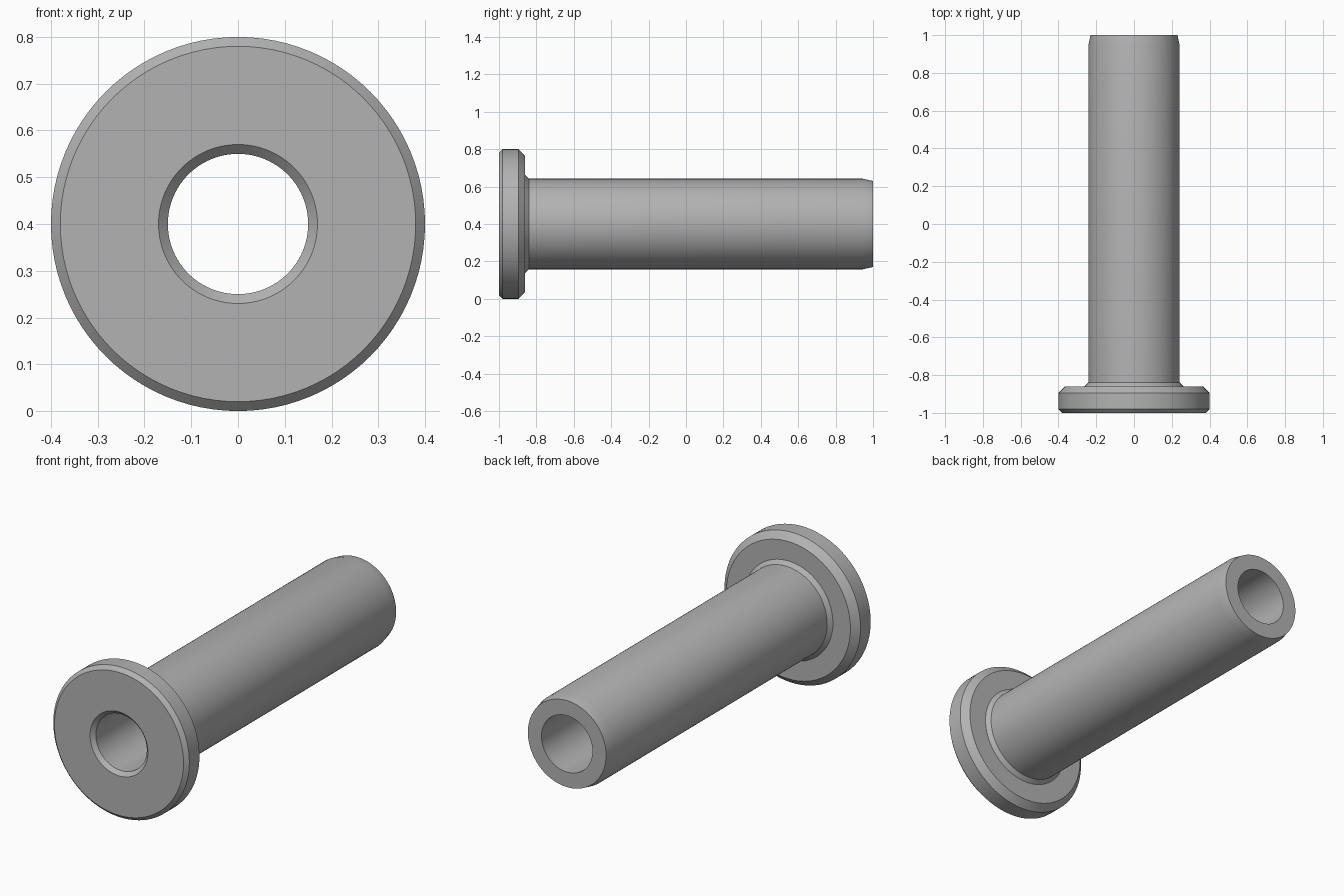
import bpy, bmesh, math
from mathutils import Vector

if "Cube" in bpy.data.objects:
    bpy.data.objects.remove(bpy.data.objects["Cube"], do_unlink=True)

AXIS_Z = 0.4
SEGMENTS = 96

# Plain grey metal
grey = bpy.data.materials.new("grey metal")
grey.use_nodes = True
colour = (0.45, 0.45, 0.45, 1)
grey.diffuse_color = colour
grey.node_tree.nodes["Principled BSDF"].inputs["Base Color"].default_value = colour


def lathe(name, profile):
    """Revolve a closed (radius, y) profile about the lengthwise axis."""
    bm = bmesh.new()
    verts = [bm.verts.new((r, y, AXIS_Z)) for r, y in profile]
    edges = [bm.edges.new((a, b)) for a, b in zip(verts, verts[1:] + verts[:1])]
    bmesh.ops.spin(bm, geom=verts + edges, cent=Vector((0, 0, AXIS_Z)),
                   axis=Vector((0, 1, 0)), angle=math.tau, steps=SEGMENTS,
                   use_merge=True)
    bmesh.ops.remove_doubles(bm, verts=bm.verts, dist=0.0001)
    bmesh.ops.recalc_face_normals(bm, faces=bm.faces)
    mesh = bpy.data.meshes.new(name)
    bm.to_mesh(mesh)
    bm.free()
    mesh.materials.append(grey)
    obj = bpy.data.objects.new(name, mesh)
    bpy.context.collection.objects.link(obj)
    bpy.ops.object.select_all(action="DESELECT")
    obj.select_set(True)
    bpy.context.view_layer.objects.active = obj
    bpy.ops.object.shade_smooth_by_angle(angle=math.radians(30))
    return obj


# Hollow bushing in one piece: chamfered flange, filleted neck, tapered sleeve tip
lathe("flanged_bushing", [
    (0.15, -0.98), (0.17, -1.0),                 # bore mouth
    (0.38, -1.0), (0.40, -0.98),                 # flange front
    (0.40, -0.895), (0.365, -0.86),              # flange back
    (0.262, -0.86), (0.242, -0.84),              # neck
    (0.242, 0.945), (0.23, 1.0),                 # sleeve and tip
    (0.15, 1.0),                                 # bore exit
])
